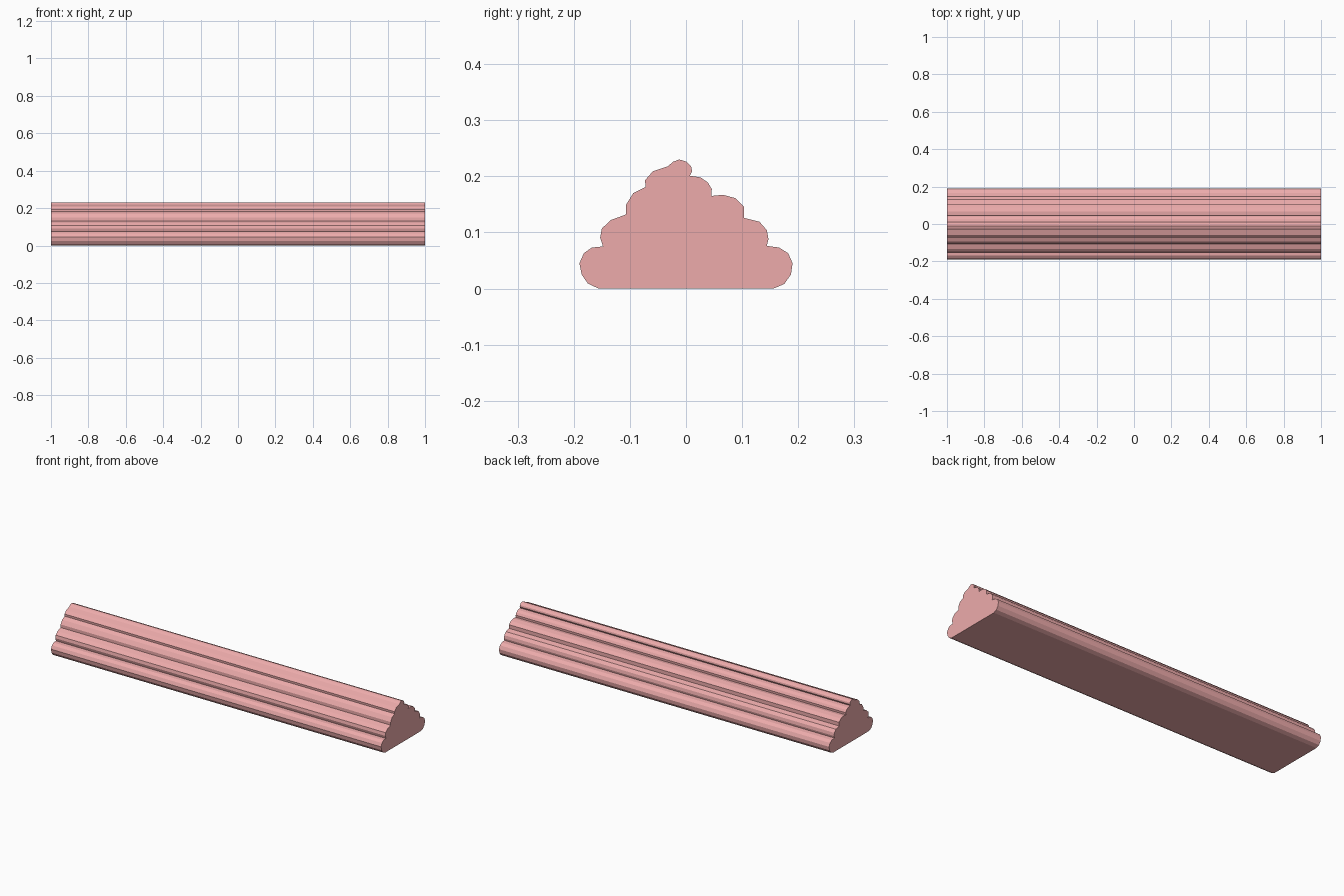
import bpy, bmesh

# Scalloped cross-section (y, z), counter-clockwise from the bottom right
profile = [
    (0.156, 0.0), (0.175, 0.008), (0.187, 0.025), (0.190, 0.045), (0.182, 0.063),
    (0.166, 0.073), (0.144, 0.076),                                   # right lobe 1
    (0.147, 0.088), (0.144, 0.104), (0.131, 0.119), (0.103, 0.126),   # right lobe 2
    (0.103, 0.146), (0.088, 0.161), (0.066, 0.167), (0.045, 0.165),   # right lobe 3
    (0.046, 0.177), (0.039, 0.189), (0.026, 0.198), (0.007, 0.201),   # right lobe 4
    (0.011, 0.209), (0.009, 0.218), (0.001, 0.226), (-0.012, 0.230),  # crest
    (-0.023, 0.226), (-0.032, 0.218),
    (-0.059, 0.209), (-0.073, 0.193), (-0.072, 0.181),                # left lobe 4
    (-0.094, 0.170), (-0.107, 0.149), (-0.107, 0.132),                # left lobe 3
    (-0.134, 0.122), (-0.150, 0.107), (-0.153, 0.091), (-0.148, 0.075),  # left lobe 2
    (-0.168, 0.073), (-0.182, 0.063), (-0.190, 0.045), (-0.186, 0.025),  # left lobe 1
    (-0.175, 0.009), (-0.156, 0.0),
]

# Sweep the profile along x, with closed ends
bm = bmesh.new()
start = [bm.verts.new((-1, y, z)) for y, z in profile]
end = [bm.verts.new((1, y, z)) for y, z in profile]
bm.faces.new(start[::-1])
bm.faces.new(end)
n = len(profile)
for i in range(n):
    j = (i + 1) % n
    bm.faces.new((start[i], start[j], end[j], end[i]))
bmesh.ops.recalc_face_normals(bm, faces=bm.faces)

mesh = bpy.data.meshes.new("scalloped_bar")
bm.to_mesh(mesh)
bm.free()
bar = bpy.data.objects.new("scalloped_bar", mesh)
bpy.context.collection.objects.link(bar)

# Pink colour
pink = bpy.data.materials.new("pink")
pink.diffuse_color = (0.85, 0.41, 0.41, 1)
mesh.materials.append(pink)
